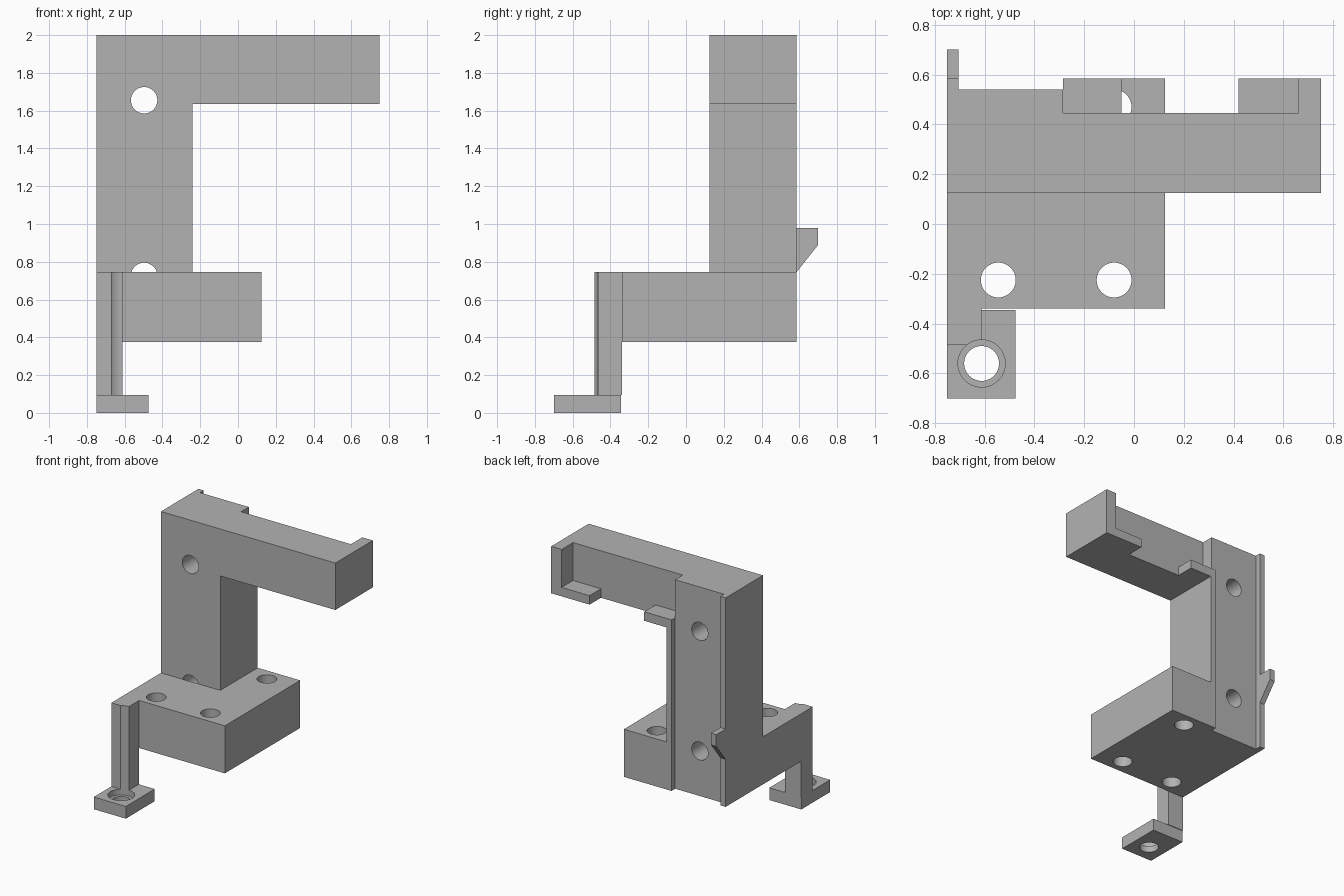
import bpy, bmesh, math
from mathutils import Matrix, Vector

cube = bpy.data.objects.get("Cube")
if cube:
    bpy.data.objects.remove(cube, do_unlink=True)

grey = bpy.data.materials.new("plain grey")
grey.use_nodes = True
grey.diffuse_color = (0.45, 0.45, 0.45, 1)
grey.node_tree.nodes["Principled BSDF"].inputs["Base Color"].default_value = (0.45, 0.45, 0.45, 1)


def add_object(name, bm):
    bmesh.ops.recalc_face_normals(bm, faces=bm.faces)
    mesh = bpy.data.meshes.new(name)
    bm.to_mesh(mesh)
    bm.free()
    mesh.materials.append(grey)
    obj = bpy.data.objects.new(name, mesh)
    bpy.context.collection.objects.link(obj)
    return obj


def extrude(name, points, direction):
    """Closed outline of 3D points pushed along a direction."""
    bm = bmesh.new()
    face = bm.faces.new([bm.verts.new(p) for p in points])
    result = bmesh.ops.extrude_face_region(bm, geom=[face])
    moved = [g for g in result["geom"] if isinstance(g, bmesh.types.BMVert)]
    bmesh.ops.translate(bm, verts=moved, vec=direction)
    return add_object(name, bm)


def slab(name, plan, z0, z1):
    return extrude(name, [(x, y, z0) for x, y in plan], (0, 0, z1 - z0))


def rect(x0, x1, y0, y1):
    return [(x0, y0), (x1, y0), (x1, y1), (x0, y1)]


def cylinder(start, end, radius):
    """Round cutter between two points."""
    a, b = Vector(start), Vector(end)
    bm = bmesh.new()
    bmesh.ops.create_cone(bm, cap_ends=True, segments=48, radius1=radius,
                          radius2=radius, depth=(b - a).length)
    turn = (b - a).to_track_quat('Z', 'Y').to_matrix().to_4x4()
    bmesh.ops.transform(bm, matrix=Matrix.Translation((a + b) / 2) @ turn, verts=bm.verts)
    cutter = add_object("hole_cutter", bm)
    cutter.hide_render = True
    return cutter


def cut(obj, cutters):
    for c in cutters:
        mod = obj.modifiers.new("hole", 'BOOLEAN')
        mod.operation, mod.solver, mod.object = 'DIFFERENCE', 'EXACT', c
    graph = bpy.context.evaluated_depsgraph_get()
    mesh = bpy.data.meshes.new_from_object(obj.evaluated_get(graph))
    obj.modifiers.clear()
    obj.data = mesh


FRONT, BACK, RECESS, ARM_BACK = 0.125, 0.585, 0.54, 0.445
LEFT, RIGHT, RAIL = -0.75, -0.24, 0.045
BASE_Z, BASE_TOP, ARM_Z, LIP_TOP, TOP = 0.375, 0.745, 1.635, 1.705, 2.0
R = 0.07

# Back groove outline between the two rails, shared by every stacked slab
inner = RIGHT - RAIL
outer_rail = [(LEFT + RAIL, RECESS), (LEFT + RAIL, BACK), (LEFT, BACK)]
groove = [(inner, BACK), (inner, RECESS)] + outer_rail

base = slab("base_block", [(LEFT, -0.34), (0.125, -0.34), (0.125, BACK)] + groove,
            BASE_Z, BASE_TOP)
column = slab("column", [(LEFT, FRONT), (RIGHT, FRONT), (RIGHT, BACK)] + groove,
              BASE_TOP, ARM_Z)

# Arm: lower layer carries the two lips, upper layer the end stop
arm_lower = slab("arm_lower_with_lips",
                 [(LEFT, FRONT), (0.75, FRONT), (0.75, BACK), (0.42, BACK),
                  (0.42, ARM_BACK), (-0.05, ARM_BACK), (-0.05, BACK)] + groove,
                 ARM_Z, LIP_TOP)
arm_upper = slab("arm_upper_with_end_stop",
                 [(LEFT, FRONT), (0.75, FRONT), (0.75, BACK), (0.66, BACK),
                  (0.66, ARM_BACK), (inner, ARM_BACK), (inner, RECESS)] + outer_rail,
                 LIP_TOP, TOP)

# Hook on the back rail
extrude("back_hook", [(LEFT, y, z) for y, z in
                      [(BACK, BASE_TOP), (0.7, 0.89), (0.7, 0.98), (BACK, 0.98)]], (RAIL, 0, 0))

# Foot plate and the post that hangs it from the base
plate = slab("foot_plate", rect(LEFT, -0.475, -0.7, -0.345), 0, 0.095)
post = slab("foot_post", rect(LEFT, -0.612, -0.485, -0.34), 0.095, BASE_TOP)

# Holes
upright = [cylinder((x, y, 0.2), (x, y, 0.9), R)
           for x, y in [(-0.545, -0.225), (-0.08, -0.225), (-0.08, 0.47)]]
low_blind = cylinder((-0.497, FRONT, 0.725), (-0.497, 0.8, 0.725), R)
low_through = cylinder((-0.497, 0, 0.725), (-0.497, 0.8, 0.725), R)
high_through = cylinder((-0.497, 0, 1.655), (-0.497, 0.8, 1.655), R)
foot_hole = cylinder((-0.612, -0.56, -0.2), (-0.612, -0.56, 0.3), R)
foot_counterbore = cylinder((-0.612, -0.56, 0.05), (-0.612, -0.56, 0.9), 0.095)

cut(base, upright + [low_blind])
cut(column, [low_through, high_through])
cut(arm_lower, [high_through])
cut(arm_upper, [high_through])
cut(plate, [foot_hole, foot_counterbore])
cut(post, [foot_counterbore])

for c in upright + [low_blind, low_through, high_through, foot_hole, foot_counterbore]:
    bpy.data.objects.remove(c, do_unlink=True)

# Smooth hole walls, sharp edges elsewhere
bpy.ops.object.select_all(action='DESELECT')
for obj in (base, column, arm_lower, arm_upper, plate, post):
    obj.select_set(True)
bpy.context.view_layer.objects.active = base
bpy.ops.object.shade_smooth_by_angle(angle=math.radians(30))
